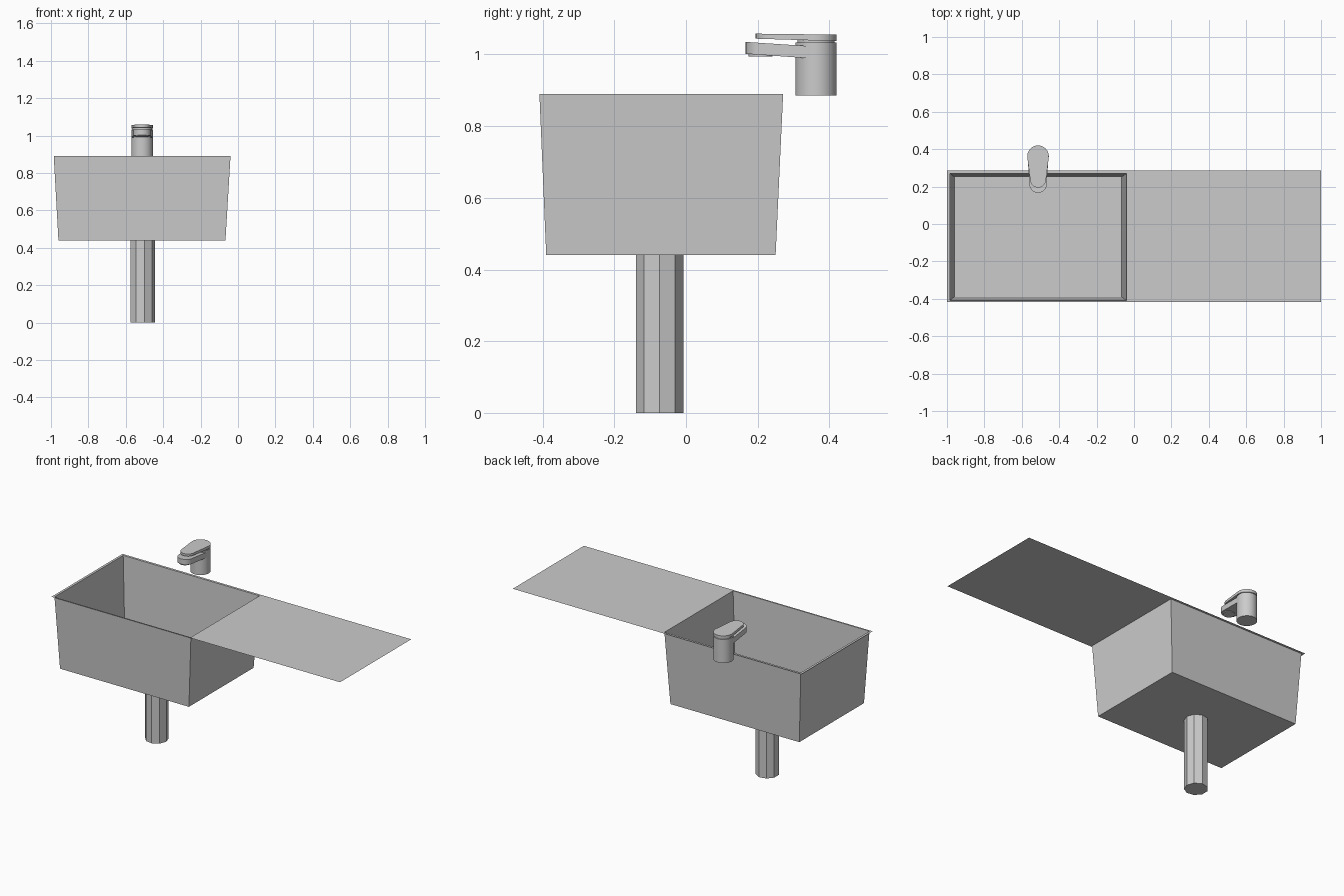
import bpy, bmesh, math

if "Cube" in bpy.data.objects:
    bpy.data.objects.remove(bpy.data.objects["Cube"])

TAP_X, TAP_Y = -0.513, 0.3625


def finish(bm, name, smooth=False):
    me = bpy.data.meshes.new(name)
    bm.to_mesh(me)
    bm.free()
    ob = bpy.data.objects.new(name, me)
    bpy.context.collection.objects.link(ob)
    if smooth:
        bpy.ops.object.select_all(action='DESELECT')
        bpy.context.view_layer.objects.active = ob
        ob.select_set(True)
        bpy.ops.object.shade_smooth_by_angle(angle=math.radians(35))
    return ob


def loft(name, rings, smooth=False):
    """Closed solid through rings of (x, y, z) points."""
    bm = bmesh.new()
    vs = [[bm.verts.new(p) for p in ring] for ring in rings]
    n = len(vs[0])
    for a, b in zip(vs, vs[1:]):
        for i in range(n):
            j = (i + 1) % n
            bm.faces.new((a[i], a[j], b[j], b[i]))
    bm.faces.new(vs[0][::-1])
    bm.faces.new(vs[-1])
    return finish(bm, name, smooth)


def circle(x, y, z, r, n):
    return [(x + r * math.cos(2 * math.pi * i / n),
             y + r * math.sin(2 * math.pi * i / n), z) for i in range(n)]


def teardrop(R, r, d, z_body, z_tip, n=16):
    """Outline round a big circle on the tap axis and a small one d in front."""
    a = -math.asin((R - r) / d)
    pts = []
    for rad, cy, t0, t1 in ((R, 0, a, math.pi - a), (r, -d, math.pi - a, 2 * math.pi + a)):
        for i in range(n + 1):
            t = t0 + (t1 - t0) * i / n
            y = cy + rad * math.sin(t)
            z = z_body + (z_tip - z_body) * -y / (d + r)
            pts.append((TAP_X + rad * math.cos(t), TAP_Y + y, z))
    return pts


# Sheet-metal worktop with open basin
def rect(bm, x0, x1, y0, y1, z):
    return [bm.verts.new(p) for p in ((x0, y0, z), (x1, y0, z), (x1, y1, z), (x0, y1, z))]


bm = bmesh.new()
outer = rect(bm, -1, 1, -0.418, 0.286, 0.89)
rim = rect(bm, -0.985, -0.04, -0.409, 0.271, 0.89)
floor = rect(bm, -0.96, -0.067, -0.39, 0.25, 0.44)
for a, b in ((outer, rim), (rim, floor)):
    for i in range(4):
        j = (i + 1) % 4
        bm.faces.new((a[i], a[j], b[j], b[i]))
bm.faces.new(floor)
finish(bm, "basin_and_drainboard")

# Nine-sided drain pipe
loft("drain_pipe", [circle(-0.512, -0.0735, z, 0.0675, 9) for z in (0, 0.442)])

# Tap body with recessed neck
loft("tap_body", [circle(TAP_X, TAP_Y, z, r, 32) for z, r in
                  ((0.885, 0.0575), (1.033, 0.0575), (1.033, 0.052), (1.042, 0.052))], True)

# Spout and its outlet
loft("tap_spout", [teardrop(0.056, 0.046, 0.15, 0.988, 1.002),
                   teardrop(0.056, 0.046, 0.15, 1.022, 1.035)], True)
loft("spout_outlet", [circle(TAP_X, 0.208, z, 0.034, 24) for z in (0.994, 1.01)], True)

# Lever handle
loft("tap_handle", [teardrop(0.0575, 0.042, 0.126, 1.039, 1.044),
                    teardrop(0.0575, 0.042, 0.126, 1.056, 1.058)], True)
